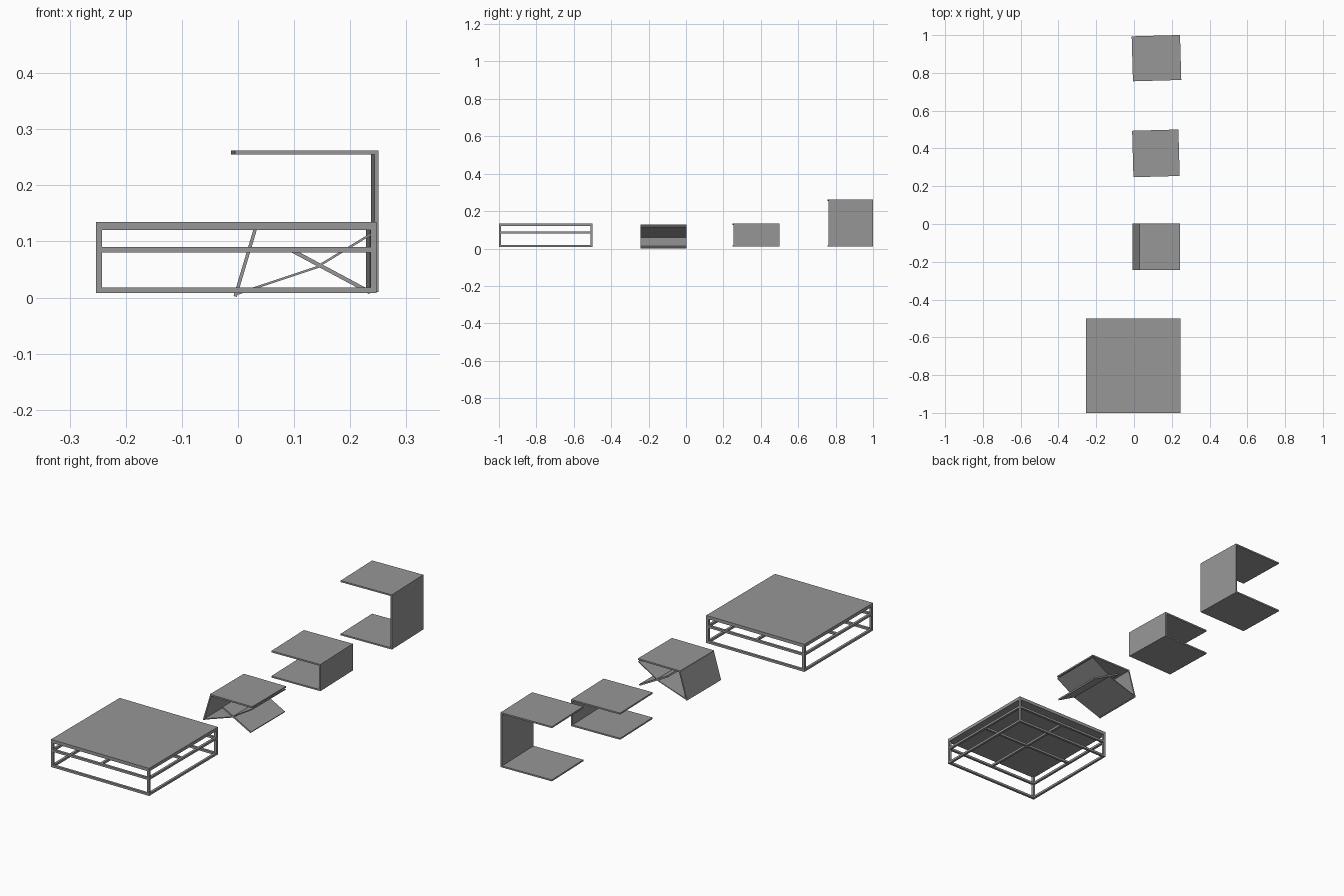
import bpy, math
from mathutils import Vector, Matrix

cube = bpy.data.objects.get("Cube")
if cube:
    bpy.data.objects.remove(cube, do_unlink=True)

grey = bpy.data.materials.new("mid grey")
grey.use_nodes = True
grey.diffuse_color = (0.31, 0.31, 0.31, 1)
grey.node_tree.nodes["Principled BSDF"].inputs["Base Color"].default_value = grey.diffuse_color


def add_mesh(name, verts, faces, location=(0, 0, 0), turn=0):
    mesh = bpy.data.meshes.new(name)
    mesh.from_pydata(verts, [], faces)
    mesh.materials.append(grey)
    obj = bpy.data.objects.new(name, mesh)
    obj.matrix_world = Matrix.Translation(location) @ Matrix.Rotation(math.radians(turn), 4, 'Z')
    bpy.context.collection.objects.link(obj)
    return obj


def box(name, x0, x1, y0, y1, z0, z1):
    verts = [(x, y, z) for x in (x0, x1) for y in (y0, y1) for z in (z0, z1)]
    faces = [(0, 1, 3, 2), (4, 6, 7, 5), (0, 4, 5, 1), (2, 3, 7, 6), (0, 2, 6, 4), (1, 5, 7, 3)]
    return add_mesh(name, verts, faces)


def extrude_profile(name, points, depth, location, turn=0):
    """Closed XZ outline, counter-clockwise from the front, extruded along y."""
    n = len(points)
    verts = [(x, y, z) for y in (-depth / 2, depth / 2) for x, z in points]
    faces = [tuple(range(n)), tuple(reversed(range(n, 2 * n)))]
    faces += [(i, i + n, (i + 1) % n + n, (i + 1) % n) for i in range(n)]
    return add_mesh(name, verts, faces, location, turn)


def panel(name, start, end, thick, depth, y, turn=0):
    """Flat panel whose front edge runs between two XZ points."""
    a, b = Vector(start), Vector(end)
    d = (b - a).normalized()
    n = Vector((-d.y, d.x)) * thick / 2
    return extrude_profile(name, [a - n, b - n, b + n, a + n], depth, (0, y, 0), turn)


# Large low table: top, legs and rails
X0, X1, Y0, Y1, BAR = -0.253, 0.247, -1.0, -0.5, 0.011
CX, CY = (X0 + X1) / 2, (Y0 + Y1) / 2
box("table_top", X0, X1, Y0, Y1, 0.12, 0.135)
for side, x in (("right", X0), ("left", X1 - BAR)):
    for end, y in (("front", Y0), ("back", Y1 - BAR)):
        box(f"{end}_{side}_leg", x, x + BAR, y, y + BAR, 0.008, 0.12)
for level, z in (("lower", 0.008), ("middle", 0.08)):
    for end, y in (("front", Y0), ("back", Y1 - BAR)):
        box(f"{level}_{end}_rail", X0 + BAR, X1 - BAR, y, y + BAR, z, z + 0.01)
    for side, x in (("right", X0), ("left", X1 - BAR)):
        box(f"{level}_{side}_rail", x, x + BAR, Y0 + BAR, Y1 - BAR, z, z + 0.01)

# Crossed bars inside the middle rails
h = BAR / 2
box("long_cross_bar", X0 + BAR, X1 - BAR, CY - h, CY + h, 0.08, 0.09)
box("front_cross_bar", CX - h, CX + h, Y0 + BAR, CY - h, 0.08, 0.09)
box("back_cross_bar", CX - h, CX + h, CY + h, Y1 - BAR, 0.08, 0.09)


# C-shaped side tables, open towards the right
def side_table(name, width, depth, z0, z1, location, turn):
    w, t = width / 2, 0.007
    outline = [(-w, z0), (w, z0), (w, z1), (-w, z1), (-w, z1 - t),
               (w - t, z1 - t), (w - t, z0 + t), (-w, z0 + t)]
    extrude_profile(name, outline, depth, location, turn)


side_table("low_side_table", 0.245, 0.246, 0.01, 0.133, (0.116, 0.374, 0), 1.6)
side_table("tall_side_table", 0.256, 0.238, 0.01, 0.262, (0.119, 0.878, 0), 1.6)

# Folded side table made from tilted panels
Y, D = -0.121, 0.247
panel("folded_top", (0.028, 0.126), (0.243, 0.126), 0.007, D, Y)
panel("folded_wall", (-0.005, 0.002), (0.032, 0.126), 0.006, D, Y)
panel("folded_lower_panel", (-0.003, 0.006), (0.147, 0.056), 0.004, D, Y)
panel("folded_upper_panel", (0.14, 0.054), (0.242, 0.116), 0.004, D, Y)
panel("folded_base", (0.092, 0.086), (0.236, 0.009), 0.007, D, Y)
